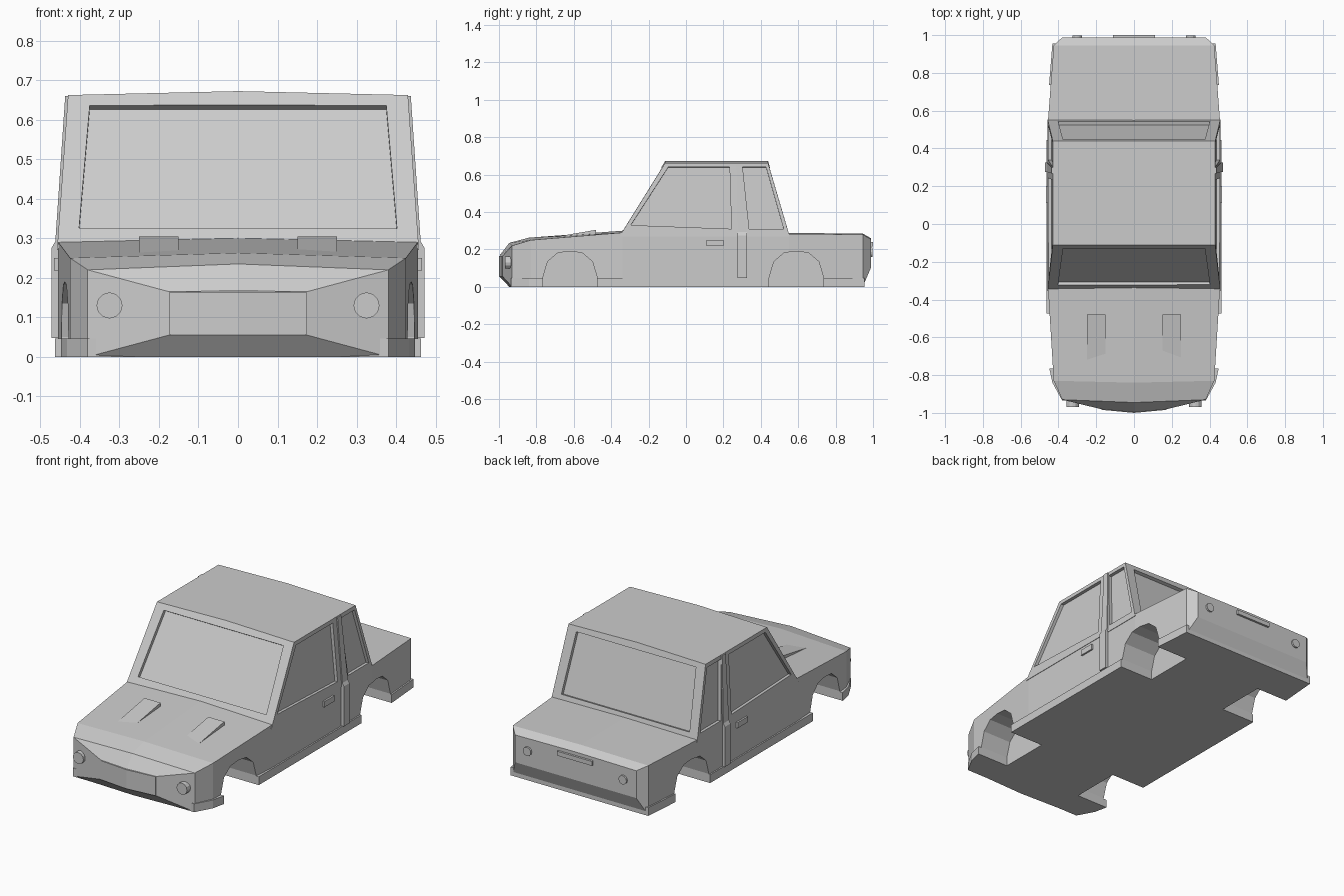
import bpy, bmesh
from math import cos, sin, tau
from mathutils import Vector

if "Cube" in bpy.data.objects:
    bpy.data.objects.remove(bpy.data.objects["Cube"])


def loft(name, rings):
    """Skin a closed solid through rings of equal point count."""
    bm = bmesh.new()
    vs = [[bm.verts.new(p) for p in r] for r in rings]
    n = len(vs[0])
    for a, b in zip(vs, vs[1:]):
        for i in range(n):
            j = (i + 1) % n
            bm.faces.new((a[i], a[j], b[j], b[i]))
    bm.faces.new(vs[0])
    bm.faces.new(vs[-1])
    bmesh.ops.recalc_face_normals(bm, faces=bm.faces)
    me = bpy.data.meshes.new(name)
    bm.to_mesh(me)
    bm.free()
    ob = bpy.data.objects.new(name, me)
    bpy.context.collection.objects.link(ob)
    return ob


def side_prism(name, yz, x0, x1):
    return loft(name, [[(x, y, z) for y, z in yz] for x in (x0, x1)])


def rod(name, x, z, r, y0, y1, n=12):
    ring = [(x + r * cos(tau * i / n), z + r * sin(tau * i / n)) for i in range(n)]
    return loft(name, [[(px, y, pz) for px, pz in ring] for y in (y0, y1)])


def cut(target, cutter):
    cutter.hide_render = True
    m = target.modifiers.new("cut", 'BOOLEAN')
    m.operation, m.solver, m.object = 'DIFFERENCE', 'EXACT', cutter
    bpy.context.view_layer.objects.active = target
    bpy.ops.object.modifier_apply(modifier=m.name)
    bpy.data.objects.remove(cutter)


def recess(target, pts, outward, depth=0.018):
    """Sink a panel of the given outline into a flat side."""
    pts = [Vector(p) for p in pts]
    n = (pts[1] - pts[0]).cross(pts[2] - pts[0]).normalized()
    if n.dot(Vector(outward)) < 0:
        n = -n
    cut(target, loft("window_cutter", [[p + n * 0.03 for p in pts],
                                       [p - n * depth for p in pts]]))


# Lower body: (y at sides, y at centre, half width, bottom z, edge z, centre z)
stations = [(-.98, -.997, .175, .055, .165, .167),
            (-.93, -.945, .38, 0, .22, .235),
            (-.83, -.84, .425, 0, .25, .263),
            (-.34, -.34, .455, 0, .29, .30),
            (.55, .55, .455, 0, .283, .288),
            (.945, .945, .425, 0, .28, .285),
            (.988, .988, .38, .10, .255, .26)]
body = loft("body", [[(-w, y, b), (-w, y, t), (0, yc, c), (w, y, t), (w, y, b), (0, yc, b)]
                     for y, yc, w, b, t, c in stations])

# Sill skirt around the bottom edge
half = [(.38, -.935), (.432, -.84), (.447, -.77), (.463, -.475), (.463, .46), (.45, .73), (.432, .955)]
outline = half + [(-x, y) for x, y in reversed(half)]
skirt = loft("sill_skirt", [[(x, y, z) for x, y in outline] for z in (0, .047)])

# Wheel wells
arch = [(-.145, -.1), (-.145, .05), (-.12, .135), (-.065, .182), (0, .19),
        (.065, .182), (.12, .135), (.145, .05), (.145, -.1)]
for part in (body, skirt):
    for yc in (-.62, .59):
        for s in (-1, 1):
            cut(part, side_prism("wheel_cutter", [(yc + y, z) for y, z in arch], s * .25, s * .6))


# Cabin with slightly crowned roof
def side_x(z):
    return .457 - .027 * (z - .28) / .38


def front_y(z):
    return -.34 + .23 * (z - .295) / .37


def back_y(z):
    return .55 - .112 * (z - .285) / .38


def cabin_ring(z, crown):
    w, f, b = side_x(z), front_y(z), back_y(z)
    return [(-w, f, z), (0, f, z + crown), (w, f, z), (w, b, z), (0, b, z + crown), (-w, b, z)]


cabin = loft("cabin", [cabin_ring(.27, 0), cabin_ring(.662, .01)])

# Windscreen, rear window and side windows
lo, hi = .325, .635
recess(cabin, [(x, front_y(z), z) for x, z in ((-.402, lo), (.402, lo), (.375, hi), (-.375, hi))], (0, -1, 0))
recess(cabin, [(x, back_y(z), z) for x, z in ((-.402, .31), (.402, .31), (.375, hi), (-.375, hi))], (0, 1, 0))
side_windows = [[(-.295, .33), (-.095, .64), (.233, .64), (.243, .31)],
                [(.303, .64), (.428, .64), (.522, .31), (.338, .31)]]
for s in (-1, 1):
    for win in side_windows:
        recess(cabin, [(s * side_x(z), y, z) for y, z in win], (s, 0, 0))

# Paired details
for s in (-1, 1):
    # Door pillar strip, lower and upper
    loft("door_pillar", [[(s * x, a, z), (s * x, b, z), (s * .42, b, z), (s * .42, a, z)]
                         for x, a, b, z in ((.472, .275, .325, .048), (.472, .275, .325, .275),
                                            (.462, .275, .325, .292), (.437, .268, .30, .66))])
    # Door handle
    side_prism("door_handle", [(.11, .218), (.2, .218), (.2, .25), (.11, .25)], s * .44, s * .465)
    # Bonnet scoop wedge
    side_prism("bonnet_scoop", [(-.73, .262), (-.48, .305), (-.48, .265)], s * .15, s * .25)
    # Lamps
    rod("headlight", s * .325, .13, .033, -.92, -.968)
    rod("tail_light", s * .3, .185, .025, .97, .998)

# Tailgate handle and grille panel
side_prism("tailgate_handle", [(.97, .215), (1, .215), (1, .24), (.97, .24)], -.11, .11)
loft("grille_panel", [[(x, y, z), (x, -.95, z), (x, -.95, z + .108), (x, y, z + .108)]
                      for x, y, z in ((-.173, -.984, .056), (0, -1, .056), (.173, -.984, .056))])
